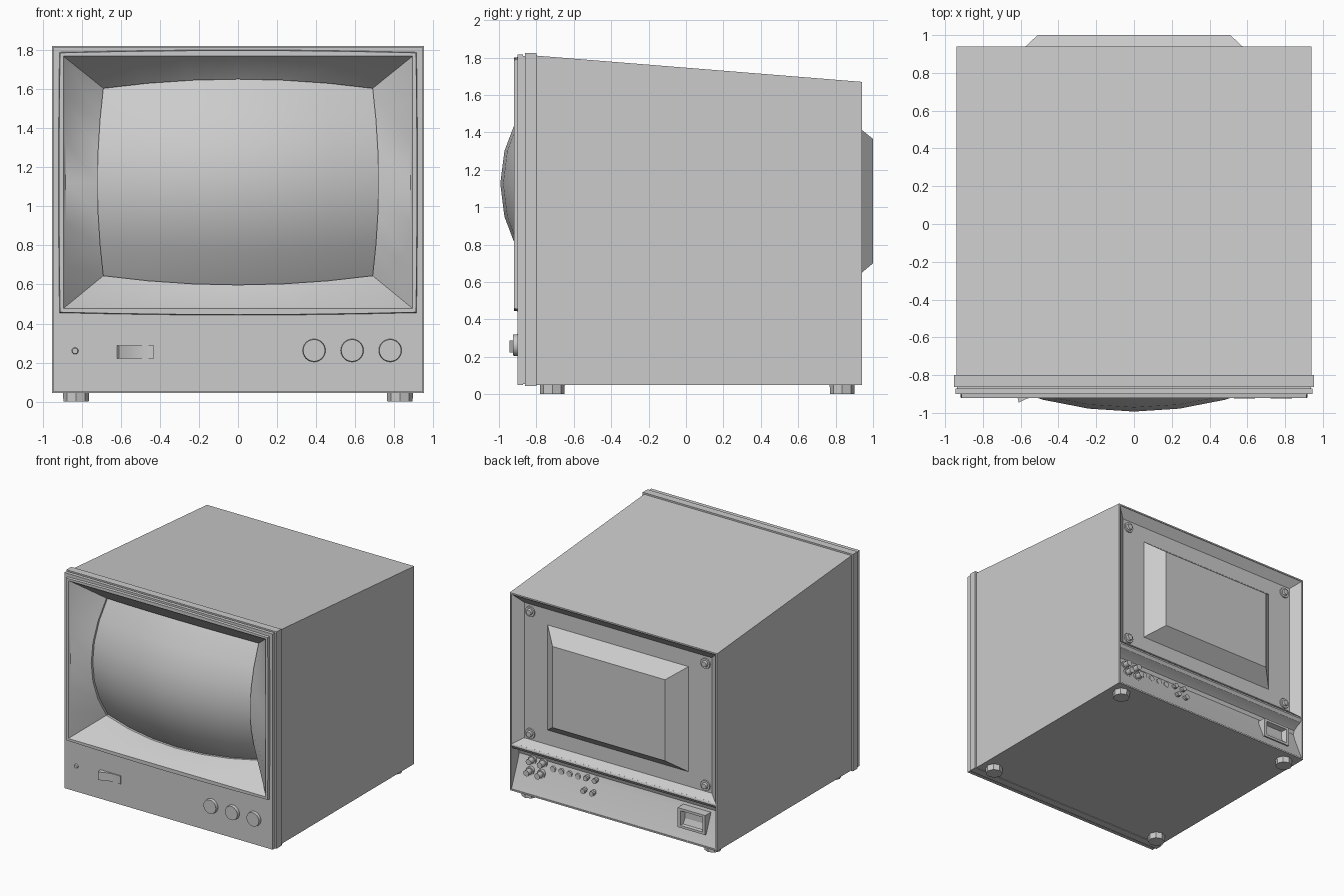
import bpy, bmesh, math
from mathutils import Matrix

if "Cube" in bpy.data.objects:
    bpy.data.objects.remove(bpy.data.objects["Cube"])

N = 6  # segments along each side of a rectangular ring


def finish(name, bm, angle=35):
    bmesh.ops.recalc_face_normals(bm, faces=bm.faces)
    me = bpy.data.meshes.new(name)
    bm.to_mesh(me)
    bm.free()
    me.shade_smooth()
    me.set_sharp_from_angle(angle=math.radians(angle))
    ob = bpy.data.objects.new(name, me)
    bpy.context.collection.objects.link(ob)
    return ob


def bowed(u, v, hx, z0, z1, bx=0, bz=0, cx=0):
    """Point of a rectangle with bulging sides, u and v in -1..1."""
    x = cx + u * (hx + bx * (1 - v * v))
    z = (z0 + z1) / 2 + v * ((z1 - z0) / 2 + bz * (1 - u * u))
    return x, z


def ring(y, *rect):
    t = [-1 + 2 * i / N for i in range(N)]
    uv = [(a, -1) for a in t] + [(1, a) for a in t] + [(-a, 1) for a in t] + [(-1, -a) for a in t]
    pts = []
    for u, v in uv:
        x, z = bowed(u, v, *rect)
        pts.append((x, y(x, z) if callable(y) else y, z))
    return pts


def loft(name, rings, closed=False):
    """Skin rings; either cap both ends or join last ring to first."""
    bm = bmesh.new()
    vs = [[bm.verts.new(p) for p in r] for r in rings]
    n = len(vs[0])
    pairs = list(zip(vs, vs[1:])) + ([(vs[-1], vs[0])] if closed else [])
    for a, b in pairs:
        for i in range(n):
            j = (i + 1) % n
            bm.faces.new((a[i], a[j], b[j], b[i]))
    if not closed:
        bm.faces.new(vs[0])
        bm.faces.new(vs[-1])
    return finish(name, bm)


def disc(name, x, y, z, r1, r2, depth, facing, sides=24):
    """Cylinder starting at (x, y, z): facing 'front', 'back' or 'up'."""
    bm = bmesh.new()
    turn = {'front': 90, 'back': -90, 'up': 0}[facing]
    m = (Matrix.Translation((x, y, z)) @ Matrix.Rotation(math.radians(turn), 4, 'X')
         @ Matrix.Translation((0, 0, depth / 2)))
    bmesh.ops.create_cone(bm, cap_ends=True, segments=sides, radius1=r1, radius2=r2,
                          depth=depth, matrix=m)
    return finish(name, bm)


def glass_y(offset):
    return lambda x, z: -0.993 + offset + 0.27 * x * x + 0.72 * (z - 1.125) ** 2


# Cabinet shell, with sloping top and hollow back
loft("cabinet", [
    ring(-0.60, 0.93, 0.06, 1.78), ring(-0.80, 0.93, 0.06, 1.80),
    ring(-0.80, 0.94, 0.05, 1.81), ring(0.94, 0.94, 0.05, 1.67),
    ring(0.94, 0.928, 0.062, 1.658), ring(0.80, 0.928, 0.062, 1.658)])

# Front bezel: stepped rim, raised frame, sloping surround down to the glass
opening = (0.69, 0.645, 1.605, 0.03, 0.047)
loft("front_bezel", [
    ring(-0.63, 0.92, 0.07, 1.78), ring(-0.80, 0.93, 0.06, 1.80),
    ring(-0.80, 0.953, 0.045, 1.823), ring(-0.862, 0.953, 0.045, 1.823),
    ring(-0.862, 0.938, 0.055, 1.808), ring(-0.872, 0.938, 0.055, 1.808),
    ring(-0.872, 0.945, 0.05, 1.817), ring(-0.90, 0.945, 0.05, 1.817),
    ring(-0.90, 0.915, 0.455, 1.79, 0.005, 0.012),
    ring(-0.92, 0.912, 0.458, 1.787, 0.005, 0.012),
    ring(-0.92, 0.895, 0.477, 1.77),
    ring(-0.905, 0.885, 0.485, 1.762),
    ring(glass_y(-0.02), *opening), ring(glass_y(0.02), *opening)], closed=True)

# Bulging picture tube glass
bm = bmesh.new()
grid = []
for i in range(N + 1):
    row = []
    for j in range(N + 1):
        x, z = bowed(-1 + 2 * i / N, -1 + 2 * j / N, *opening)
        row.append(bm.verts.new((x, glass_y(0)(x, z), z)))
    grid.append(row)
for i in range(N):
    for j in range(N):
        bm.faces.new((grid[i][j], grid[i + 1][j], grid[i + 1][j + 1], grid[i][j + 1]))
glass = finish("screen_glass", bm, 60)
if sum(p.normal.y for p in glass.data.polygons) > 0:
    glass.data.flip_normals()

# Front controls: knobs, indicator lamp and rocker switch
for i, x in enumerate((0.39, 0.585, 0.78)):
    disc(f"control_knob_{i}", x, -0.89, 0.262, 0.06, 0.056, 0.034, 'front')
disc("indicator_lamp", -0.835, -0.89, 0.26, 0.02, 0.014, 0.022, 'front', 12)
switch = [(-0.62, -0.89), (-0.62, -0.905), (-0.61, -0.945), (-0.57, -0.926), (-0.525, -0.912),
          (-0.48, -0.906), (-0.43, -0.91), (-0.43, -0.89)]
loft("power_switch", [[(x, y, z) for x, y in switch] for z in (0.222, 0.288)])

# Back panel set in a sloping border, with screws and tapered tube housing
loft("back_panel", [
    ring(0.78, 0.928, 0.43, 1.658), ring(0.935, 0.928, 0.43, 1.658),
    ring(0.88, 0.85, 0.48, 1.59)])
loft("tube_housing", [
    ring(0.86, 0.66, 0.583, 1.477), ring(1.0, 0.51, 0.70, 1.365)])
for i, x in enumerate((-0.795, 0.795)):
    for j, z in enumerate((0.53, 1.53)):
        disc(f"screw_washer_{i}{j}", x, 0.87, z, 0.045, 0.042, 0.02, 'back', 12)
        disc(f"screw_head_{i}{j}", x, 0.88, z, 0.03, 0.022, 0.025, 'back', 12)

# Connector bay below the panel: rounded lip and leaning face
bay = [(0.78, 0.44), (0.93, 0.435), (0.935, 0.415), (0.92, 0.39), (0.875, 0.37),
       (0.845, 0.35), (0.835, 0.32), (0.85, 0.27), (0.935, 0.062), (0.78, 0.062)]
loft("connector_bay", [[(x, y, z) for y, z in bay] for x in (-0.928, 0.928)])

# Round sockets, small terminals and pins
for i, x in enumerate((0.80, 0.70)):
    for j, (z, y) in enumerate(((0.30, 0.83), (0.22, 0.86))):
        disc(f"video_collar_{i}{j}", x, y, z, 0.035, 0.035, 0.025, 'back', 12)
        disc(f"video_socket_{i}{j}", x, y, z, 0.024, 0.024, 0.07, 'back', 12)
for i in range(4):
    disc(f"trim_knob_{i}", 0.61 - 0.075 * i, 0.83, 0.275, 0.024, 0.024, 0.028, 'back', 12)
for i, x in enumerate((0.30, 0.22)):
    for j, (z, y) in enumerate(((0.29, 0.83), (0.20, 0.865))):
        disc(f"terminal_{i}{j}", x, y, z, 0.02, 0.02, 0.05, 'back', 10)

# Mains inlet
def inlet(y, hx, hz):
    return ring(y, hx, 0.22 - hz, 0.22 + hz, 0, 0, -0.69)
loft("mains_inlet", [inlet(0.80, 0.125, 0.08), inlet(0.915, 0.125, 0.08),
                     inlet(0.915, 0.1, 0.06), inlet(0.875, 0.085, 0.05)])

# Feet
for i, x in enumerate((-0.83, 0.83)):
    for j, y in enumerate((-0.715, 0.835)):
        disc(f"foot_{i}{j}", x, y, 0, 0.065, 0.067, 0.055, 'up', 8)
